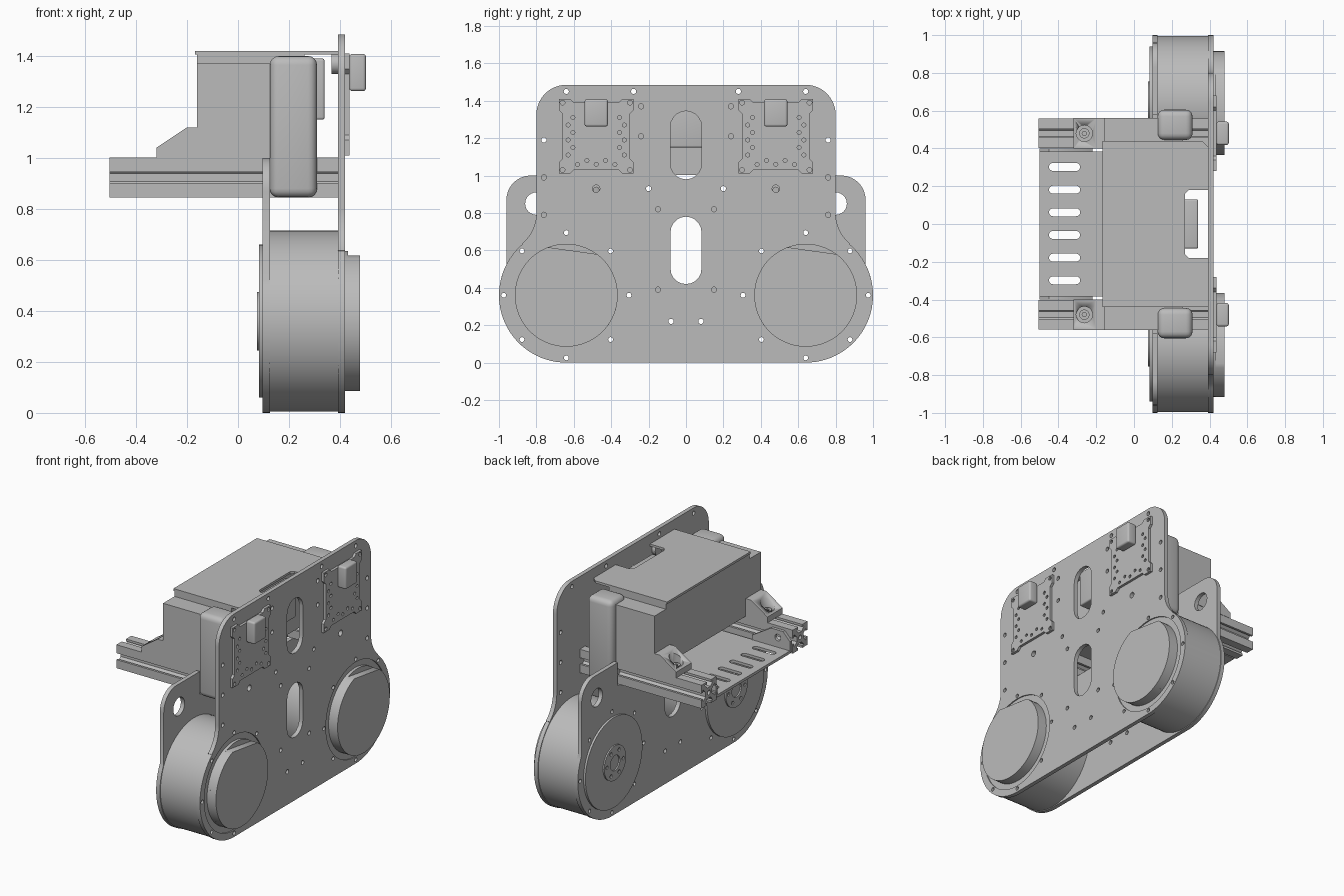
import bpy, bmesh
from math import cos, sin, radians, pi
from mathutils import Matrix

if "Cube" in bpy.data.objects:
    bpy.data.objects.remove(bpy.data.objects["Cube"])

GREY = (0.5, 0.5, 0.5, 1)
mat = bpy.data.materials.new("plain grey")
mat.use_nodes = True
mat.diffuse_color = GREY
mat.node_tree.nodes["Principled BSDF"].inputs["Base Color"].default_value = GREY

# Local profile plane and depth mapped onto the extrusion axis
AXES = {
    "X": Matrix(((0, 0, 1), (1, 0, 0), (0, 1, 0))).to_4x4(),
    "Y": Matrix(((0, 1, 0), (0, 0, 1), (1, 0, 0))).to_4x4(),
    "Z": Matrix.Identity(4),
}


def finish(name, mesh):
    mesh.materials.clear()
    mesh.materials.append(mat)
    mesh.shade_smooth()
    mesh.set_sharp_from_angle(angle=radians(35))
    obj = bpy.data.objects.new(name, mesh)
    bpy.context.collection.objects.link(obj)
    return obj


def prism(name, loops, lo, hi, axis="X"):
    """Extrude an outline (first loop) with holes (other loops) from lo to hi."""
    curve = bpy.data.curves.new(name, "CURVE")
    curve.dimensions = "2D"
    curve.fill_mode = "BOTH"
    curve.extrude = (hi - lo) / 2
    for loop in loops:
        spline = curve.splines.new("POLY")
        spline.points.add(len(loop) - 1)
        for point, (u, v) in zip(spline.points, loop):
            point.co = (u, v, 0, 1)
        spline.use_cyclic_u = True
    temp = bpy.data.objects.new("temp", curve)
    bpy.context.collection.objects.link(temp)
    graph = bpy.context.evaluated_depsgraph_get()
    mesh = bpy.data.meshes.new_from_object(temp.evaluated_get(graph))
    bpy.data.objects.remove(temp)
    bm = bmesh.new()
    bm.from_mesh(mesh)
    bmesh.ops.remove_doubles(bm, verts=bm.verts, dist=1e-5)
    bmesh.ops.recalc_face_normals(bm, faces=bm.faces)
    bm.transform(AXES[axis] @ Matrix.Translation((0, 0, (lo + hi) / 2)))
    bm.to_mesh(mesh)
    bm.free()
    mesh.name = name
    return finish(name, mesh)


def box(name, x, y, z, bevel=0):
    bm = bmesh.new()
    bmesh.ops.create_cube(bm, size=1)
    for v in bm.verts:
        v.co = [(r[0] + r[1]) / 2 + c * (r[1] - r[0]) for c, r in zip(v.co, (x, y, z))]
    if bevel:
        bmesh.ops.bevel(bm, geom=bm.edges[:], offset=bevel, segments=4,
                        profile=0.5, affect="EDGES")
    mesh = bpy.data.meshes.new(name)
    bm.to_mesh(mesh)
    bm.free()
    return finish(name, mesh)


def arc(u, v, r, a, b, n=16):
    angles = [radians(a + (b - a) * i / n) for i in range(n + 1)]
    return [(u + r * cos(t), v + r * sin(t)) for t in angles]


def circle(u, v, r, n=16):
    return arc(u, v, r, 0, 360 - 360 / n, n - 1)


def slot(u, v0, v1, r):
    return arc(u, v1 - r, r, 0, 180, 10) + arc(u, v0 + r, r, 180, 360, 10)


def mirrored(half):
    return half + [(-u, v) for u, v in reversed(half)]


def pairs(points, r):
    return [circle(s * u, v, r, 12) for u, v in points for s in (1, -1)]


def turned(points):
    """Repeat a side profile around the four sides of a square."""
    out = []
    for k in range(4):
        c, s = round(cos(k * pi / 2)), round(sin(k * pi / 2))
        out += [(c * u - s * v, s * u + c * v) for u, v in points]
    return out


WY, WZ = 0.64, 0.36
ring = [(WY + 0.335 * cos(k * pi / 4), WZ + 0.335 * sin(k * pi / 4)) for k in range(8)]
bolt_holes = pairs(ring, 0.013)
low_slot = slot(0, 0.42, 0.78, 0.083)

# Tall outer plate
outline = mirrored(arc(WY, WZ, 0.36, -90, 49.7, 32) + arc(1.013, 0.8, 0.213, 229.7, 180)
                   + arc(WY, 1.325, 0.16, 0, 90))
small = [(0.64, 1.45), (0.28, 1.45), (0.76, 1.19), (0.2, 0.93), (0.08, 0.22), (0.76, 0.99),
         (0.76, 0.79), (0.15, 0.82), (0.15, 0.39), (0.24, 1.37), (0.24, 1.21)]
prism("outer_plate", [outline, low_slot, slot(0, 0.98, 1.345, 0.083)] + bolt_holes
      + pairs(small, 0.014) + pairs([(0.48, 0.93)], 0.02)
      + [circle(s * WY, WZ, 0.315, 64) for s in (1, -1)], 0.392, 0.42)

# Low inner plate with rounded ears
ears = mirrored(arc(WY, WZ, 0.36, -90, 27, 28) + arc(0.83, 0.87, 0.13, 0, 90)
                + [(0.58, 1.0), (0.58, 0.845)])
prism("inner_plate", [ears, low_slot] + bolt_holes + pairs([(0.08, 0.22)], 0.014)
      + [circle(s * 0.8, 0.85, 0.06, 24) for s in (1, -1)], 0.097, 0.125)

for side, s in (("left", 1), ("right", -1)):
    y = s * WY
    # Wheel drum, hubs and stepped motor cap
    holes = [circle(s * u, v, 0.013, 12) for u, v in ring]
    prism(side + "_drum", [circle(y, WZ, 0.355, 72)] + holes, 0.125, 0.392)
    prism(side + "_cap_seat", [circle(y, WZ, 0.315, 64)], 0.392, 0.412)
    prism(side + "_cap_base", [circle(y, WZ, 0.275, 64)], 0.412, 0.432)
    prism(side + "_motor_cap", [arc(y, WZ, 0.275, 111, 413, 60)], 0.432, 0.478)
    prism(side + "_hub_disc", [circle(y, WZ, 0.3, 64)], 0.083, 0.097)
    hub_bolts = [circle(y + 0.085 * cos(k * pi / 3), WZ + 0.085 * sin(k * pi / 3), 0.012, 10)
                 for k in range(6)]
    prism(side + "_hub_ring", [circle(y, WZ, 0.115, 40), circle(y, WZ, 0.05, 24)]
          + hub_bolts, 0.074, 0.083)

    # Circuit board with waisted edges, pin holes and a connector block
    b = s * 0.48
    edge = turned([(0.2, -0.2), (0.2, -0.14), (0.18, -0.12), (0.18, 0.12), (0.2, 0.14)])
    edge = [(b + u, 1.21 + v) for u, v in edge]
    pins = [circle(b + i * 0.05, 1.06 + 0.02 * (i % 2), 0.011, 8) for i in range(-2, 3)]
    pins += [circle(b + t * (0.15 - 0.025 * (i % 2)), 1.11 + i * 0.04, 0.011, 8)
             for i in range(6) for t in (1, -1)]
    pins += [circle(b + t * 0.18, 1.21 + w * 0.18, 0.013, 10) for t in (1, -1) for w in (1, -1)]
    prism(side + "_board", [edge] + pins, 0.42, 0.437)
    box(side + "_connector", (0.437, 0.502), (b - 0.062, b + 0.062), (1.262, 1.408), 0.012)
    prism(side + "_standoff", [circle(s * 0.24, 1.37, 0.04, 24)], 0.367, 0.392)

    # Slotted support rail
    groove = [(0.078, -0.078), (0.078, -0.022), (0.063, -0.022), (0.063, -0.042),
              (0.035, -0.016), (0.035, 0.016), (0.063, 0.042), (0.063, 0.022), (0.078, 0.022)]
    rail = [(b + u, 0.923 + v) for u, v in turned(groove)]
    prism(side + "_rail", [rail, circle(b, 0.923, 0.015, 12)], -0.505, 0.392)

    # Wedge foot with a bolt pocket
    wedge = [(1.001, -0.32), (1.04, -0.32), (1.12, -0.2), (1.12, -0.16), (1.001, -0.16)]
    foot = prism(side + "_wedge_foot", [wedge], b - 0.08, b + 0.08, "Y")
    cutter = prism(side + "_pocket_cutter", [circle(-0.263, b, 0.043, 28)], 1.025, 1.2, "Z")
    cutter.hide_render = True
    cutter.hide_viewport = True
    cutter.display_type = "WIRE"
    pocket = foot.modifiers.new("pocket", "BOOLEAN")
    pocket.operation = "DIFFERENCE"
    pocket.object = cutter
    prism(side + "_foot_bolt", [circle(-0.263, b, 0.027, 20), circle(-0.263, b, 0.012, 6)],
          1.02, 1.045, "Z")

    # Rounded corner guard and tray flange
    ends = sorted((s * 0.445, s * 0.605))
    box(side + "_corner_guard", (0.125, 0.31), ends, (0.845, 1.4), 0.035)
    flange = [(0.86, -0.5), (0.93, -0.5), (0.985, -0.45), (0.985, -0.36), (0.9, -0.22),
              (0.86, -0.22)]
    ends = sorted((s * 0.38, s * 0.4))
    prism(side + "_tray_flange", [flange, circle(0.935, -0.41, 0.022, 16)], *ends, "Y")

# Vented tray
tray = [(-0.5, -0.385), (0.097, -0.385), (0.097, 0.385), (-0.5, 0.385)]
vents = [[(v, u) for u, v in slot(0.302 - 0.12 * i, -0.45, -0.285, 0.021)] for i in range(6)]
prism("vented_tray", [tray] + vents, 0.852, 0.87, "Z")

# Battery box with raised neck and notched lid
box("battery_box", (-0.16, 0.26), (-0.56, 0.56), (1.002, 1.37))
box("box_neck", (-0.16, 0.26), (-0.44, 0.44), (1.37, 1.405))
lid = [(-0.168, -0.44), (0.392, -0.44), (0.392, -0.18), (0.29, -0.18), (0.27, -0.16),
       (0.27, 0.16), (0.29, 0.18), (0.392, 0.18), (0.392, 0.41), (0.362, 0.44), (-0.168, 0.44)]
prism("notched_lid", [lid], 1.405, 1.42, "Z")
box("latch_block", (0.26, 0.34), (-0.13, 0.13), (1.15, 1.39), 0.01)
